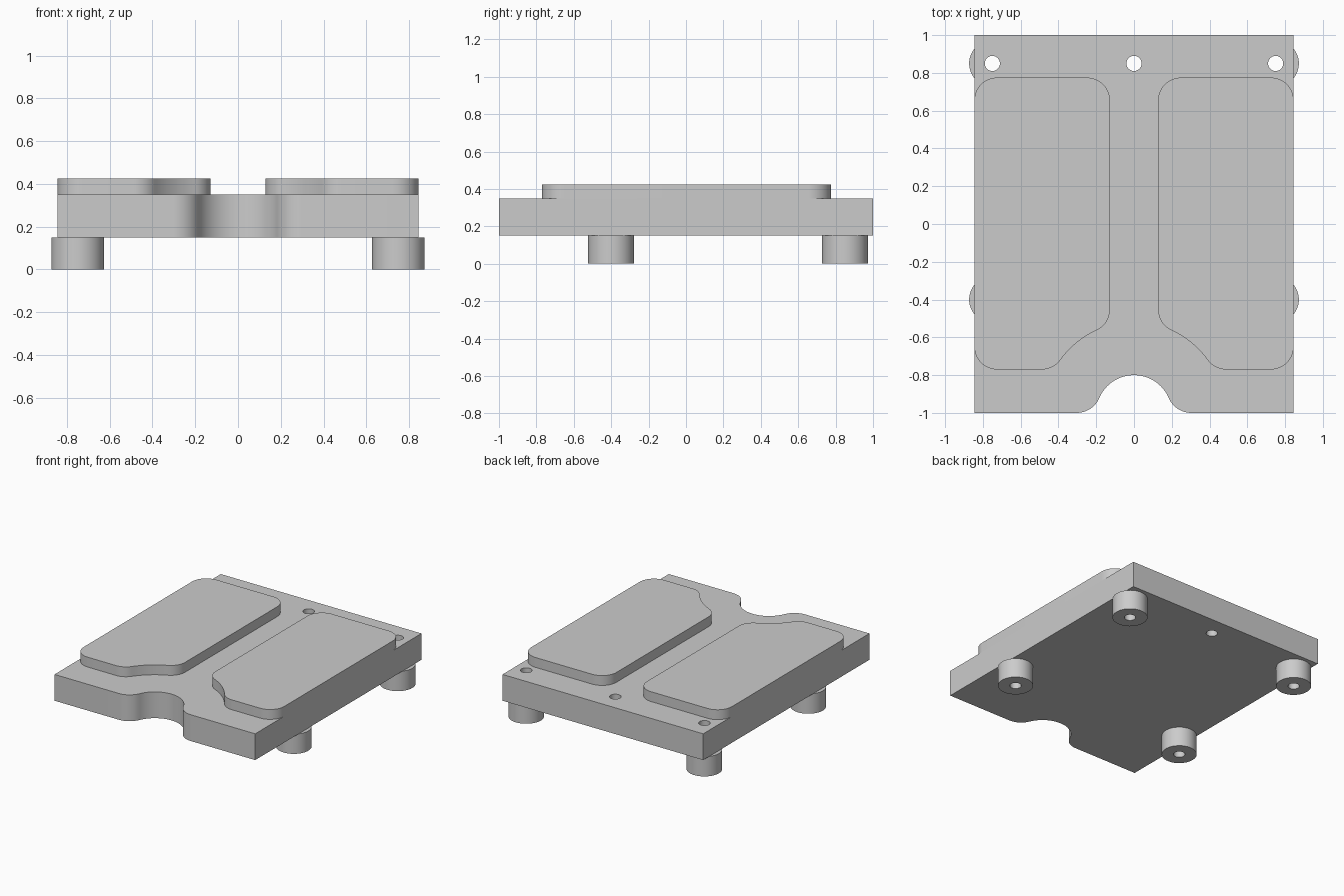
import bpy, bmesh
from math import cos, sin, radians, degrees, atan2, sqrt

cube = bpy.data.objects.get("Cube")
if cube:
    bpy.data.objects.remove(cube, do_unlink=True)

grey = bpy.data.materials.new("plain grey")
grey.use_nodes = True
COLOUR = (0.6, 0.6, 0.6, 1)
grey.diffuse_color = COLOUR
grey.node_tree.nodes["Principled BSDF"].inputs["Base Color"].default_value = COLOUR


def arc(cx, cy, r, start, end, steps=14):
    """Points along an arc, angles in degrees."""
    angles = [radians(start + (end - start) * i / steps) for i in range(steps + 1)]
    return [(cx + r * cos(a), cy + r * sin(a)) for a in angles]


def circle(cx, cy, r):
    return arc(cx, cy, r, 0, 360, 48)[:-1]


def mirrored(points):
    return [(-x, y) for x, y in reversed(points)]


def slab(name, loops, bottom, top):
    """Extrude a flat outline; the loops after the first are holes."""
    curve = bpy.data.curves.new(name, "CURVE")
    curve.dimensions = "2D"
    curve.fill_mode = "BOTH"
    curve.extrude = (top - bottom) / 2
    for loop in loops:
        spline = curve.splines.new("POLY")
        spline.points.add(len(loop) - 1)
        for point, (x, y) in zip(spline.points, loop):
            point.co = (x, y, 0, 1)
        spline.use_cyclic_u = True
    obj = bpy.data.objects.new(name, curve)
    bpy.context.collection.objects.link(obj)
    bpy.ops.object.select_all(action="DESELECT")
    obj.select_set(True)
    bpy.context.view_layer.objects.active = obj
    bpy.ops.object.convert(target="MESH")
    obj = bpy.context.view_layer.objects.active
    # Weld the caps to the walls
    bm = bmesh.new()
    bm.from_mesh(obj.data)
    bmesh.ops.translate(bm, verts=bm.verts, vec=(0, 0, (bottom + top) / 2))
    bmesh.ops.remove_doubles(bm, verts=bm.verts, dist=0.0002)
    bmesh.ops.recalc_face_normals(bm, faces=bm.faces)
    bm.to_mesh(obj.data)
    bm.free()
    obj.data.materials.clear()
    obj.data.materials.append(grey)
    bpy.ops.object.shade_smooth_by_angle(angle=radians(30))
    return obj


HALF_W = 0.845
FOOT_X, FRONT_Y, BACK_Y = 0.75, -0.4, 0.85
HOLE_R, FOOT_R = 0.04, 0.123
FOOT_TOP, PLATE_TOP, PAD_TOP = 0.15, 0.35, 0.425

# Base plate with a rounded finger notch at the front and drilled holes
notch_r, lip_r = 0.2, 0.13
lip_x = sqrt((notch_r + lip_r) ** 2 - lip_r ** 2)
lip_angle = degrees(atan2(lip_r, lip_x))
right_half = (arc(0, -1, notch_r, 90, lip_angle, 20)
              + arc(lip_x, -1 + lip_r, lip_r, 180 + lip_angle, 270)[1:]
              + [(HALF_W, -1), (HALF_W, 1)])
outline = right_half + mirrored(right_half)[:-1]
foot_spots = [(s * FOOT_X, y) for s in (-1, 1) for y in (FRONT_Y, BACK_Y)]
holes = [circle(x, y, HOLE_R) for x, y in foot_spots + [(0, BACK_Y)]]
slab("base_plate", [outline] + holes, FOOT_TOP, PLATE_TOP)

# Raised pads, each with a scooped corner concentric with the notch
r, scoop_r = 0.12, 0.48
inner_x, front_y, back_y = 0.128, -0.77, 0.775
in_cx = inner_x + r
in_dy = sqrt((scoop_r + r) ** 2 - in_cx ** 2)
in_angle = degrees(atan2(in_dy, in_cx))
low_dy = front_y + r + 1
low_cx = sqrt((scoop_r + r) ** 2 - low_dy ** 2)
low_angle = degrees(atan2(low_dy, low_cx))
pad = (arc(in_cx, back_y - r, r, 90, 180)
       + arc(in_cx, in_dy - 1, r, 180, 180 + in_angle)
       + arc(0, -1, scoop_r, in_angle, low_angle)[1:-1]
       + arc(low_cx, front_y + r, r, 180 + low_angle, 270)
       + arc(HALF_W - r, front_y + r, r, 270, 360)
       + arc(HALF_W - r, back_y - r, r, 0, 90))
slab("left_pad", [pad], PLATE_TOP, PAD_TOP)
slab("right_pad", [mirrored(pad)], PLATE_TOP, PAD_TOP)

# Four bored round feet
for x, y in foot_spots:
    name = ("front" if y < 0 else "back") + ("_left" if x > 0 else "_right") + "_foot"
    slab(name, [circle(x, y, FOOT_R), circle(x, y, HOLE_R)], 0, FOOT_TOP)
